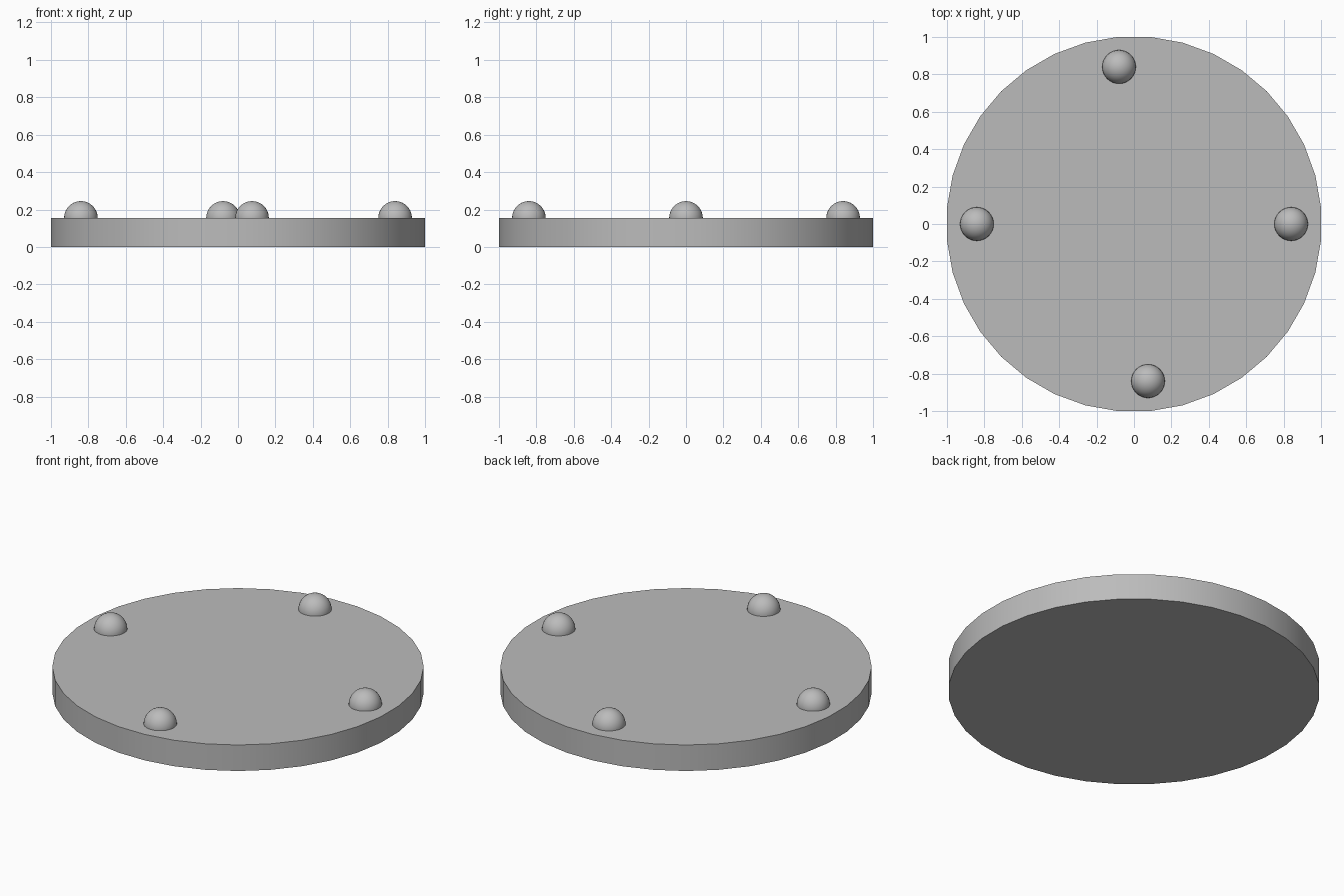
import bpy
import math

cube = bpy.data.objects.get("Cube")
if cube:
    bpy.data.objects.remove(cube, do_unlink=True)

grey = bpy.data.materials.new("plain_grey")
grey.use_nodes = True
colour = (0.5, 0.5, 0.5, 1)
grey.diffuse_color = colour
grey.node_tree.nodes["Principled BSDF"].inputs["Base Color"].default_value = colour

SIDES = 36
HEIGHT = 0.155
BUMP_RADIUS = 0.09


def finish(name):
    obj = bpy.context.object
    obj.name = name
    obj.data.materials.append(grey)
    bpy.ops.object.shade_smooth_by_angle(angle=math.radians(35))


# Round base plate, turned half a side so flats face the axes
bpy.ops.mesh.primitive_cylinder_add(
    vertices=SIDES, radius=1 / math.cos(math.pi / SIDES), depth=HEIGHT,
    location=(0, 0, HEIGHT / 2), rotation=(0, 0, math.pi / SIDES))
finish("base_plate")

# Four round bumps half sunk into the top
bumps = {
    "left_bump": (0.84, 0),
    "right_bump": (-0.84, 0),
    "front_bump": (0.075, -0.84),
    "back_bump": (-0.08, 0.84),
}
for name, (x, y) in bumps.items():
    bpy.ops.mesh.primitive_uv_sphere_add(
        segments=32, ring_count=16, radius=BUMP_RADIUS, location=(x, y, HEIGHT))
    finish(name)
